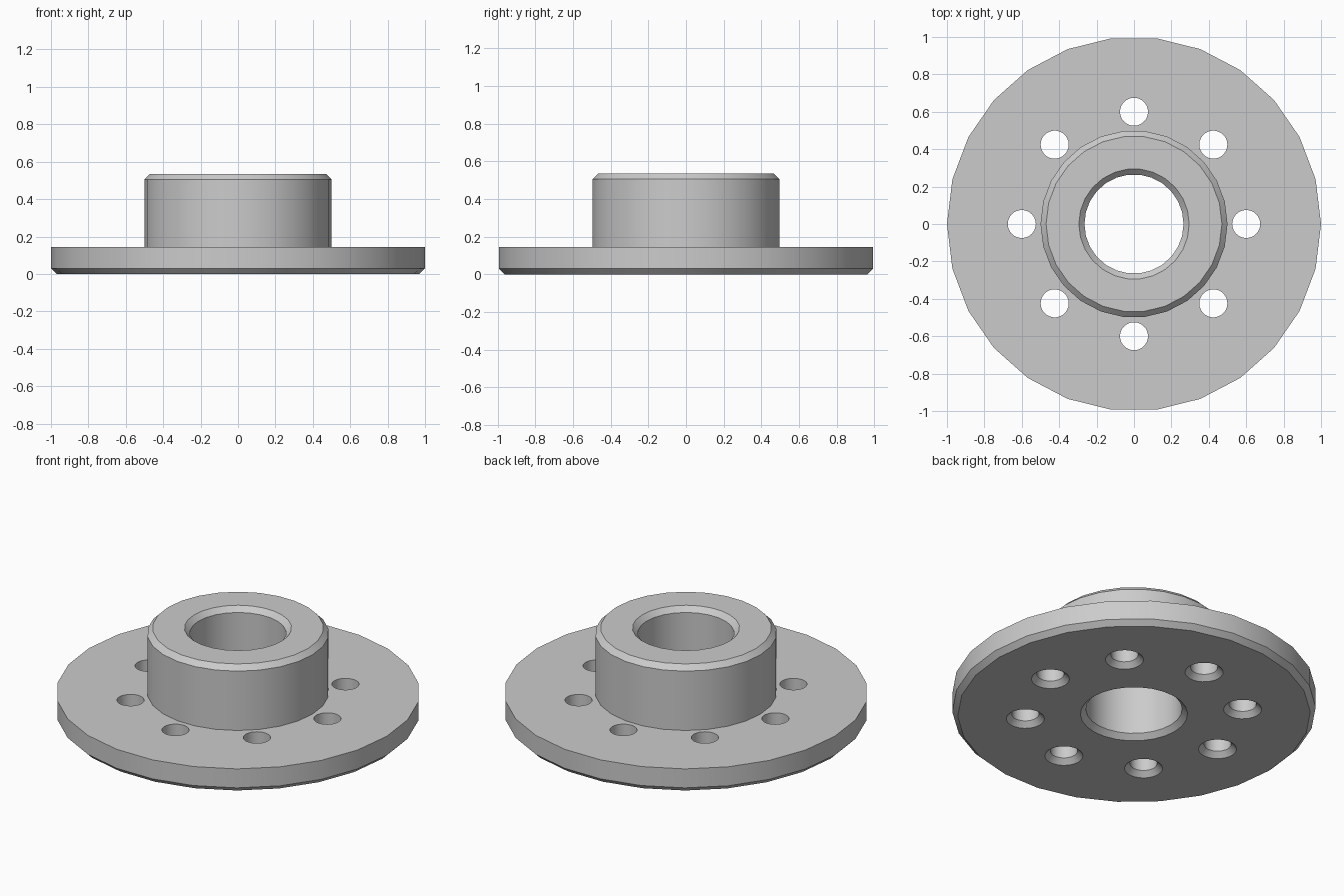
import bpy, bmesh
from math import cos, sin, pi, radians

cube = bpy.data.objects.get("Cube")
if cube:
    bpy.data.objects.remove(cube, do_unlink=True)

# Single grey metal finish
GREY = (0.6, 0.6, 0.6, 1)
metal = bpy.data.materials.new("grey_metal")
metal.use_nodes = True
metal.diffuse_color = GREY
metal.node_tree.nodes["Principled BSDF"].inputs["Base Color"].default_value = GREY

CHAMFER = 0.03
RIM, HUB, BORE = 1.0, 0.5, 0.265
PLATE_TOP, HUB_TOP = 0.145, 0.535
HOLE, HOLE_CIRCLE, HOLES = 0.075, 0.6, 8


def lathe(bm, profile, sides, cx=0, cy=0):
    """Revolve a closed (radius, z) profile; zero radius makes a pole."""
    rings = []
    for r, z in profile:
        if r == 0:
            rings.append([bm.verts.new((cx, cy, z))] * sides)
        else:
            rings.append([bm.verts.new((cx + r * cos(2 * pi * i / sides),
                                        cy + r * sin(2 * pi * i / sides), z))
                          for i in range(sides)])
    for k, a in enumerate(rings):
        b = rings[(k + 1) % len(rings)]
        if a[0] is a[1] and b[0] is b[1]:
            continue
        for i in range(sides):
            j = (i + 1) % sides
            bm.faces.new(list(dict.fromkeys((a[i], a[j], b[j], b[i]))))


def make_object(name, bm):
    bmesh.ops.recalc_face_normals(bm, faces=bm.faces)
    mesh = bpy.data.meshes.new(name)
    bm.to_mesh(mesh)
    bm.free()
    mesh.materials.append(metal)
    obj = bpy.data.objects.new(name, mesh)
    bpy.context.collection.objects.link(obj)
    return obj


# Flange plate, hub and chamfered bore as one turned part
bm = bmesh.new()
lathe(bm, [(BORE + CHAMFER, 0), (RIM - CHAMFER, 0), (RIM, CHAMFER),
           (RIM, PLATE_TOP), (HUB, PLATE_TOP), (HUB, HUB_TOP - CHAMFER),
           (HUB - CHAMFER, HUB_TOP), (BORE + CHAMFER, HUB_TOP),
           (BORE, HUB_TOP - CHAMFER), (BORE, CHAMFER)], 26)
flange = make_object("flange_hub", bm)

# Bolt holes, countersunk from below
bm = bmesh.new()
for n in range(HOLES):
    a = 2 * pi * n / HOLES
    lathe(bm, [(0, -CHAMFER), (HOLE + 2 * CHAMFER, -CHAMFER), (HOLE, CHAMFER),
               (HOLE, 2 * PLATE_TOP), (0, 2 * PLATE_TOP)], 26,
          HOLE_CIRCLE * cos(a), HOLE_CIRCLE * sin(a))
cutter = make_object("bolt_hole_cutter", bm)
cutter.hide_render = True

cut = flange.modifiers.new("bolt_holes", "BOOLEAN")
cut.operation, cut.solver, cut.object = "DIFFERENCE", "EXACT", cutter

bpy.ops.object.select_all(action="DESELECT")
flange.select_set(True)
bpy.context.view_layer.objects.active = flange
bpy.ops.object.modifier_apply(modifier=cut.name)
bpy.data.objects.remove(cutter, do_unlink=True)
bpy.ops.object.shade_smooth_by_angle(angle=radians(30))
